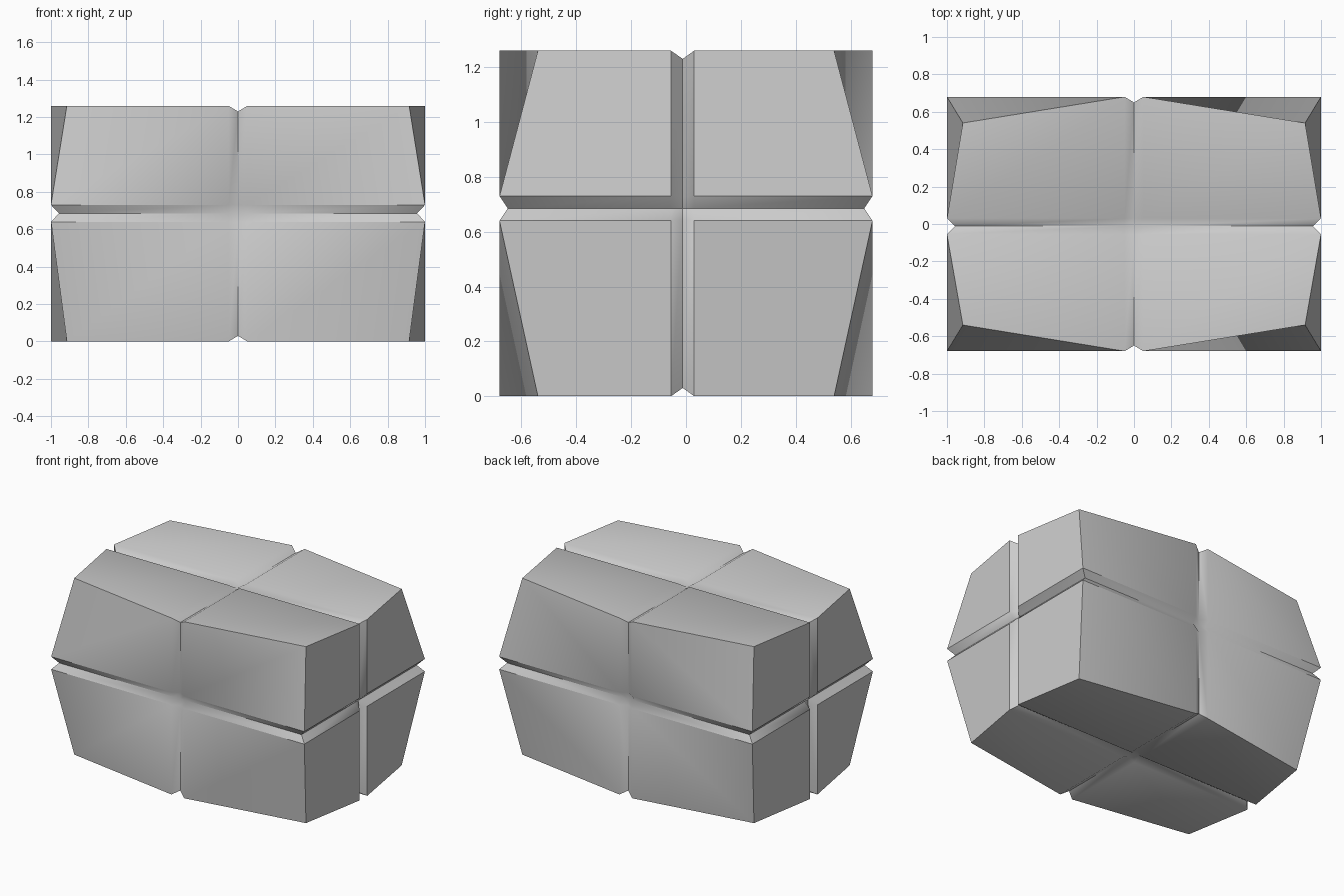
import bpy, bmesh
from itertools import product

if "Cube" in bpy.data.objects:
    bpy.data.objects.remove(bpy.data.objects["Cube"])

# Grid lines per axis: outer face, groove lip, groove bottom, groove lip, outer face
GRID = [(-1, -0.05, 0, 0.05, 1),
        (-0.68, -0.055, -0.012, 0.03, 0.68),
        (0, 0.64, 0.685, 0.73, 1.26)]
DEPTH = (0.043, 0.03, 0.03)      # groove depth measured along each axis
PULL = (0.085, 0.14, 0)          # how far the eight corners are drawn in

bm = bmesh.new()
verts = {}


def vert(idx):
    """Grid vertex on the block, sunk in grooves and pulled in at corners."""
    if idx not in verts:
        co = [GRID[a][i] for a, i in enumerate(idx)]
        shift = (0, 0, 0)
        if 2 in idx:
            shift = DEPTH
        elif all(i in (0, 4) for i in idx):
            shift = PULL
        for a, i in enumerate(idx):
            if i in (0, 4):
                co[a] += shift[a] if i == 0 else -shift[a]
        verts[idx] = bm.verts.new(co)
    return verts[idx]


# Six grooved sides
for axis, end, u, v in product(range(3), (0, 4), range(4), range(4)):
    quad = []
    for du, dv in ((0, 0), (1, 0), (1, 1), (0, 1)):
        idx = [u + du, v + dv]
        idx.insert(axis, end)
        quad.append(vert(tuple(idx)))
    bm.faces.new(quad)
bmesh.ops.recalc_face_normals(bm, faces=bm.faces)

mesh = bpy.data.meshes.new("grooved_block")
bm.to_mesh(mesh)
bm.free()
block = bpy.data.objects.new("grooved_block", mesh)
bpy.context.collection.objects.link(block)

# Soft shading across the grooves, crisp box edges
bpy.context.view_layer.objects.active = block
block.select_set(True)
bpy.ops.object.shade_smooth_by_angle(angle=0.7)
